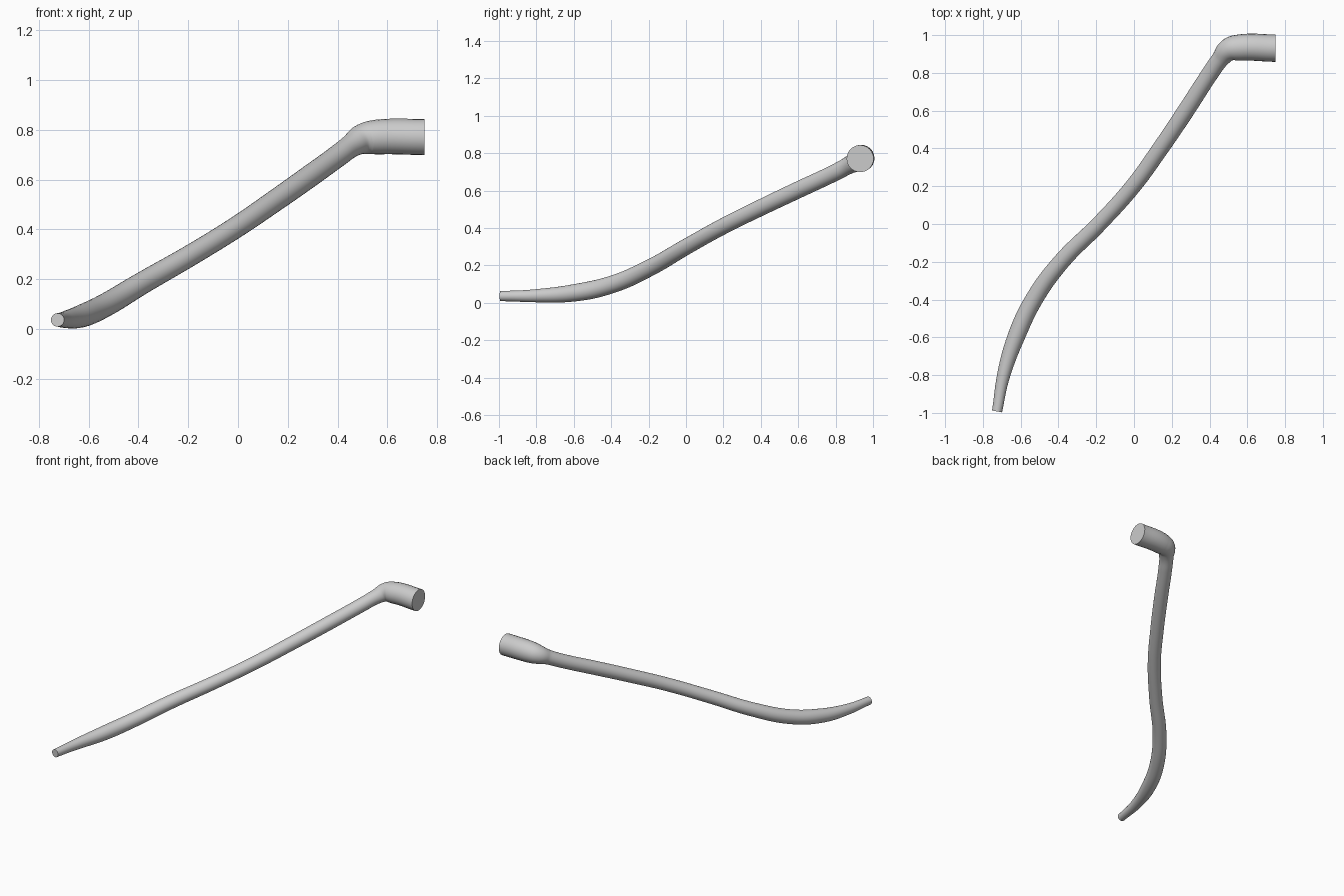
import bpy

if "Cube" in bpy.data.objects:
    bpy.data.objects.remove(bpy.data.objects["Cube"])

# Centre line of the bent tapered tube: x, y, z, radius
PATH = [
    (-0.725, -0.992, 0.036, 0.027),
    (-0.690, -0.800, 0.038, 0.035),
    (-0.625, -0.600, 0.053, 0.046),
    (-0.530, -0.400, 0.097, 0.047),
    (-0.385, -0.200, 0.184, 0.045),
    (-0.185, 0.000, 0.299, 0.043),
    (-0.005, 0.200, 0.410, 0.043),
    (0.140, 0.400, 0.509, 0.044),
    (0.275, 0.600, 0.604, 0.045),
    (0.405, 0.800, 0.698, 0.045),
    (0.460, 0.877, 0.739, 0.048),
    (0.503, 0.922, 0.763, 0.062),
    (0.560, 0.934, 0.771, 0.070),
    (0.750, 0.931, 0.771, 0.0725),
]

# Swept tube with closed ends
curve = bpy.data.curves.new("bent_tube_path", "CURVE")
curve.dimensions = "3D"
curve.resolution_u = 8
curve.bevel_depth = 1.0
curve.bevel_resolution = 10
curve.use_fill_caps = True
spline = curve.splines.new("BEZIER")
spline.radius_interpolation = "CARDINAL"
spline.bezier_points.add(len(PATH) - 1)
for point, (x, y, z, r) in zip(spline.bezier_points, PATH):
    point.co = (x, y, z)
    point.radius = r
    point.handle_left_type = point.handle_right_type = "AUTO"

# Straight wide socket end
socket = spline.bezier_points[-1]
socket.handle_left_type = socket.handle_right_type = "FREE"
socket.handle_left = (0.68, 0.931, 0.771)
socket.handle_right = (0.82, 0.931, 0.771)

tube = bpy.data.objects.new("bent_tube", curve)
bpy.context.collection.objects.link(tube)

# Mesh with smooth sides and crisp end caps
bpy.context.view_layer.objects.active = tube
tube.select_set(True)
bpy.ops.object.convert(target="MESH")
bpy.ops.object.mode_set(mode="EDIT")
bpy.ops.mesh.select_all(action="SELECT")
bpy.ops.mesh.remove_doubles(threshold=0.0001)
bpy.ops.mesh.normals_make_consistent(inside=False)
bpy.ops.object.mode_set(mode="OBJECT")
bpy.ops.object.shade_smooth_by_angle(angle=0.7)
